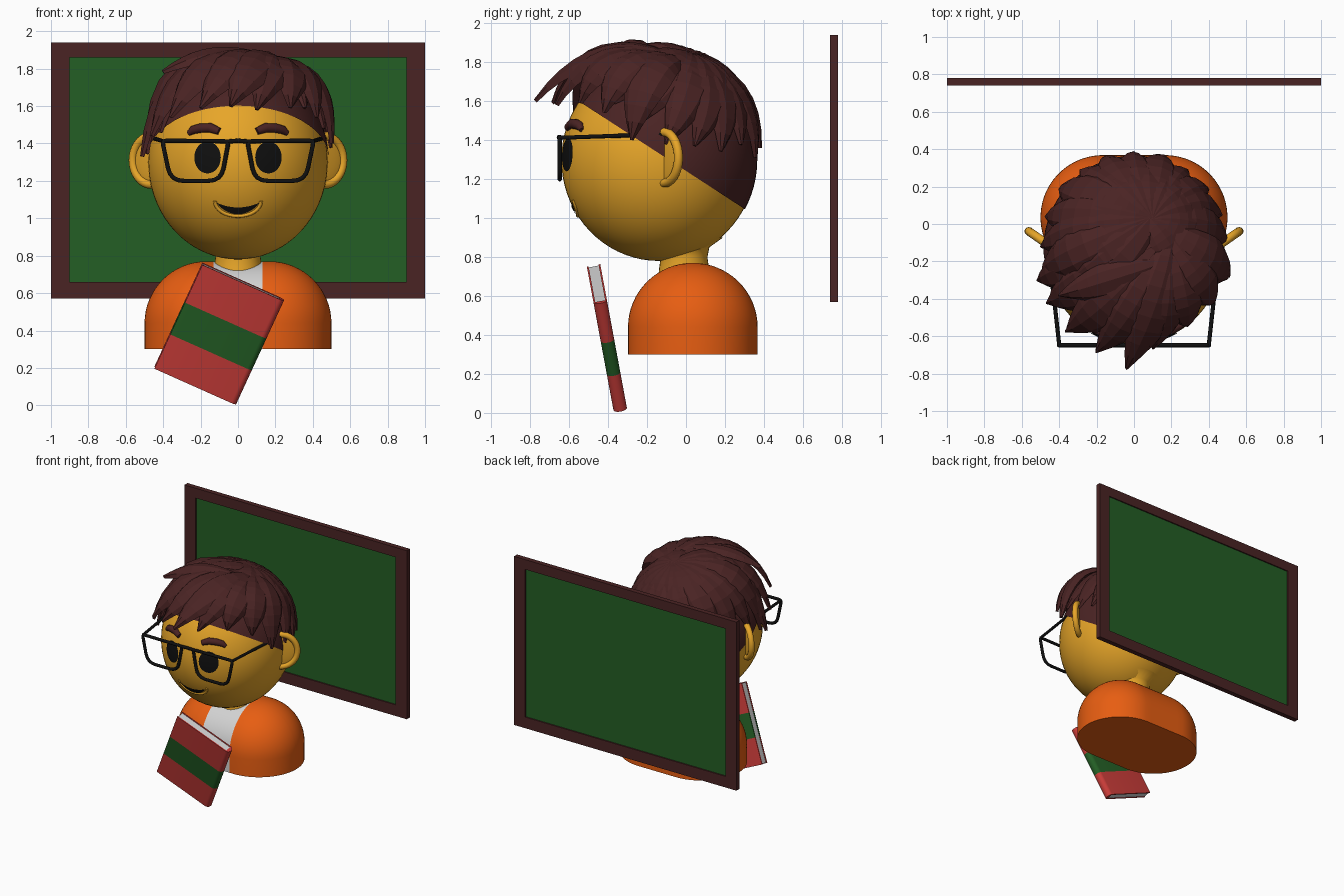
import bpy, bmesh, math, random
from math import sin, cos, pi, radians
from mathutils import Vector as V, Matrix as M

if "Cube" in bpy.data.objects:
    bpy.data.objects.remove(bpy.data.objects["Cube"])

random.seed(4)

def mat(name, r, g, b):
    m = bpy.data.materials.new(name)
    m.diffuse_color = (r, g, b, 1)
    m.use_nodes = True
    m.node_tree.nodes["Principled BSDF"].inputs["Base Color"].default_value = m.diffuse_color
    return m

SKIN = mat("yellow_skin", .80, .38, .022)
HAIR = mat("dark_brown", .068, .017, .017)
ORANGE = mat("orange", .83, .115, .006)
WHITE = mat("white", .65, .65, .65)
RED = mat("red", .58, .045, .04)
GREEN = mat("green", .017, .112, .018)
BLACK = mat("black", .005, .005, .005)

def finish(name, bm, *mats, smooth=None, sheet=False):
    bmesh.ops.remove_doubles(bm, verts=bm.verts, dist=1e-5)
    bmesh.ops.recalc_face_normals(bm, faces=bm.faces)
    if sheet and sum(f.normal.y for f in bm.faces) > 0:
        bmesh.ops.reverse_faces(bm, faces=bm.faces)
    me = bpy.data.meshes.new(name)
    bm.to_mesh(me)
    bm.free()
    ob = bpy.data.objects.new(name, me)
    bpy.context.collection.objects.link(ob)
    for m in mats:
        me.materials.append(m)
    if smooth:
        bpy.ops.object.select_all(action='DESELECT')
        ob.select_set(True)
        bpy.context.view_layer.objects.active = ob
        bpy.ops.object.shade_smooth_by_angle(angle=radians(smooth))
    return ob

def box(bm, lo, hi):
    lo, hi = V(lo), V(hi)
    bmesh.ops.create_cube(bm, size=1, matrix=M.Translation((lo + hi) / 2) @ M.Diagonal((*(hi - lo), 1)))

def grid(bm, fn, nu, nv, closed=False):
    """Quad sheet through fn(u, v), u and v from 0 to 1."""
    rows = [[bm.verts.new(fn(i / nu, j / nv)) for i in range(nu if closed else nu + 1)] for j in range(nv + 1)]
    for a, b in zip(rows, rows[1:]):
        for i in range(nu):
            k = (i + 1) % len(a)
            bm.faces.new((a[i], a[k], b[k], b[i]))
    return rows

def tube(name, pts, r, m, closed=False, radii=None):
    cu = bpy.data.curves.new(name, 'CURVE')
    cu.dimensions = '3D'
    cu.bevel_depth, cu.bevel_resolution, cu.use_fill_caps = r, 3, True
    sp = cu.splines.new('POLY')
    sp.points.add(len(pts) - 1)
    for i, p in enumerate(pts):
        sp.points[i].co = (*p, 1)
        sp.points[i].radius = radii[i] if radii else 1
    sp.use_cyclic_u = closed
    tmp = bpy.data.objects.new(name + "_path", cu)
    bm = bmesh.new()
    bm.from_mesh(bpy.data.meshes.new_from_object(tmp))
    bpy.data.objects.remove(tmp)
    return finish(name, bm, m, smooth=50)

# Chalkboard
bm = bmesh.new()
for s in (-1, 1):
    box(bm, (s * .9, .74, .57), (s * 1, .78, 1.94))
box(bm, (-.9, .74, .57), (.9, .78, .66))
box(bm, (-.9, .74, 1.86), (.9, .78, 1.94))
finish("board_frame", bm, HAIR)
bm = bmesh.new()
box(bm, (-.9, .75, .66), (.9, .77, 1.86))
finish("board_panel", bm, GREEN)

# Torso: stadium rings rising into a dome, white shirt strip in front
prof = [(.333, .3)] + [(.333 * cos(t * pi / 32), .44 + .33 * sin(t * pi / 32)) for t in range(17)]
def torso(u, v):
    r, z = prof[round(v * 17)]
    a = (u + .5 / 64) * 2 * pi
    return (math.copysign(.167, cos(a)) + r * cos(a), .035 + r * sin(a), z)
bm = bmesh.new()
rows = grid(bm, torso, 64, 17, True)
bm.faces.new(rows[0])
for co, no in (((.13, 0, 0), (1, 0, 0)), ((-.13, 0, 0), (1, 0, 0)), ((0, .03, 0), (0, 1, 0))):
    bmesh.ops.bisect_plane(bm, geom=bm.verts[:] + bm.edges[:] + bm.faces[:], plane_co=co, plane_no=no)
for f in bm.faces:
    c = f.calc_center_median()
    f.material_index = int(abs(c.x) < .13 and c.y < .03 and c.z > .301)
finish("jacket", bm, ORANGE, WHITE, smooth=40)

# Neck
neck = [(.135, .68), (.128, .74), (.12, .8), (.13, .85), (.2, .9)]
bm = bmesh.new()
grid(bm, lambda u, v: (neck[round(v * 4)][0] * cos(u * 2 * pi), -.01 + neck[round(v * 4)][0] * sin(u * 2 * pi),
                       neck[round(v * 4)][1]), 32, 4, True)
finish("neck", bm, SKIN, smooth=60)

# Head and close-cropped hair layer
C, R = V((0, -.14, 1.3)), V((.48, .5, .52))
def unit_to_head(p):
    return V((C.x + p[0] * R.x, C.y + p[1] * R.y, C.z + p[2] * R.z))
def head_to_unit(p):
    return V(((p[0] - C.x) / R.x, (p[1] - C.y) / R.y, (p[2] - C.z) / R.z))
def ellipsoid(k):
    b = bmesh.new()
    bmesh.ops.create_uvsphere(b, u_segments=56, v_segments=36, radius=1)
    for v in b.verts:
        v.co = unit_to_head(v.co * k)
    return b
finish("head", ellipsoid(1), SKIN, smooth=60)
bm = ellipsoid(1.012)
bmesh.ops.bisect_plane(bm, geom=bm.verts[:] + bm.edges[:] + bm.faces[:], plane_co=(0, -.02, 1.255),
                       plane_no=(0, .65, 1), clear_inner=True)
finish("hair_base", bm, HAIR, smooth=60)

# Hair locks: tapered faceted sweeps along a curve over the head
SECTION = [(-1, -.5), (-.6, .6), (.1, 1), (.65, .55), (1, -.5)]
def lock(bm, a, b, c, w, th, n=8):
    rings = []
    for i in range(n + 1):
        t = i / n
        p = unit_to_head(a * (1 - t) ** 2 + b * 2 * t * (1 - t) + c * t * t)
        tan = V(x * y for x, y in zip((b - a) * (1 - t) + (c - b) * t, R)).normalized()
        q = head_to_unit(p)
        nor = V(x / y for x, y in zip(q, R)).normalized()
        side = tan.cross(nor).normalized()
        nor = side.cross(tan)
        k = (.5 + .5 * sin(min(t * 2, 1) * pi / 2)) * (1 - .93 * max(0, t * 2 - 1) ** 1.7)
        rings.append([bm.verts.new(p + side * (x * w * k) + nor * (y * th * (.35 + .65 * k))) for x, y in SECTION])
    for r, s in zip(rings, rings[1:]):
        for i in range(5):
            j = (i + 1) % 5
            bm.faces.new((r[i], r[j], s[j], s[i]))
    bm.faces.new(rings[0])
    bm.faces.new(rings[-1])

def direction(az, el):
    az, el = radians(az), radians(el)
    return V((sin(az) * cos(el), -cos(az) * cos(el), sin(el)))

crown = V((.17, .3, .93)).normalized()
ends = [(58, 34), (76, 20), (94, 11), (111, 5), (128, 3), (145, 8), (162, 3), (180, 8), (198, 3),
        (215, 7), (232, 3), (250, 5), (268, 8), (284, 4), (300, 17)]
bm = bmesh.new()
for layer, (rise, lift, w) in enumerate(((0, .03, .115), (24, .055, .12))):
    for az, el in ends:
        e = direction(az + layer * 8, el + rise + random.uniform(-3, 3))
        mid = (crown + e) / (1 + crown.dot(e)) + crown.cross(e) * random.uniform(.08, .22)
        lock(bm, crown * (1.03 + lift), mid * (1.05 + lift), e * (1.02 + lift * .7), w, .032)
finish("hair_locks", bm, HAIR)

# Swept fringe: start, control and tip of each lock
fringe = [
    ((.20, -.10, 1.82), (.14, -.47, 1.96), (-.04, -.77, 1.60), .13),
    ((.16, -.12, 1.82), (.02, -.52, 1.98), (-.20, -.68, 1.59), .13),
    ((.18, -.12, 1.82), (.22, -.50, 1.93), (.10, -.66, 1.58), .12),
    ((.14, -.12, 1.83), (-.16, -.50, 1.98), (-.36, -.57, 1.54), .14),
    ((.14, -.10, 1.83), (-.32, -.38, 1.96), (-.46, -.42, 1.44), .14),
    ((.12, -.06, 1.83), (-.42, -.25, 1.96), (-.51, -.30, 1.33), .13),
    ((.12, -.22, 1.86), (-.15, -.32, 1.93), (-.40, -.38, 1.78), .10),
    ((.20, -.10, 1.82), (.32, -.48, 1.88), (.28, -.54, 1.59), .12),
    ((.20, -.08, 1.82), (.42, -.36, 1.86), (.42, -.42, 1.54), .12),
    ((.20, -.04, 1.81), (.50, -.22, 1.84), (.50, -.28, 1.40), .12)]
bm = bmesh.new()
for a, b, c, w in fringe:
    lock(bm, head_to_unit(a), head_to_unit(b), head_to_unit(c), w, .035, 9)
finish("hair_fringe", bm, HAIR)

# Face details lying on the head surface
def on_face(x, z, off=.006):
    return V((x, C.y - R.y * math.sqrt(1 - (x / R.x) ** 2 - ((z - C.z) / R.z) ** 2) - off, z))

for s, side in ((-1, "left"), (1, "right")):
    bm = bmesh.new()
    grid(bm, lambda u, v: on_face(s * .163 + .071 * v * cos(u * 2 * pi), 1.325 + .085 * v * sin(u * 2 * pi)), 32, 4, True)
    finish(side + "_eye", bm, BLACK, smooth=60, sheet=True)
    brow = [on_face(s * x, z, .004) for x, z in ((.265, 1.452), (.24, 1.472), (.2, 1.482), (.15, 1.484), (.1, 1.465))]
    tube(side + "_eyebrow", brow, .026, HAIR, radii=[.5, .9, 1, 1, .75])

    # Ears: rim and thin dish angled backwards
    E, u = V((s * .46, -.11, 1.31)), V((s * .82, .57, 0))
    arc = [E + u * .125 * cos(t) + V((0, 0, .13 * sin(t))) for t in [radians(a) for a in range(-110, 111, 10)]]
    tube(side + "_ear_rim", arc, .023, SKIN)
    bm = bmesh.new()
    bmesh.ops.create_uvsphere(bm, u_segments=24, v_segments=12, radius=1)
    for p in bm.verts:
        p.co = E + u * p.co.x * .12 + V((-u.y, u.x, 0)) * p.co.y * .014 + V((0, 0, .125 * p.co.z))
    finish(side + "_ear_dish", bm, SKIN, smooth=60)

    # Glasses: rounded lens rims and temples
    quad = [V((s * x, -.648, z)) for x, z in ((.05, 1.412), (.405, 1.415), (.36, 1.2), (.09, 1.2))]
    rim = []
    for i, p in enumerate(quad):
        d0, d1 = (quad[i - 1] - p).normalized(), (quad[(i + 1) % 4] - p).normalized()
        r = .025 if i < 2 else .07
        rim += [p + d0 * r * (1 - t) ** 2 + d1 * r * t * t for t in (0, .25, .5, .75, 1)]
    tube(side + "_lens_rim", rim, .012, BLACK, closed=True)
    tube(side + "_temple", [(s * .4, -.645, 1.412), (s * .425, -.42, 1.42), (s * .465, -.1, 1.43)], .011, BLACK)
tube("glasses_bridge", [(-.06, -.648, 1.41), (0, -.652, 1.415), (.06, -.648, 1.41)], .012, BLACK)

# Smiling mouth and lower lip
def smile(u, v):
    k = 1 - (2 * u - 1) ** 2
    return on_face(.112 * (2 * u - 1), 1.082 - .024 * k - .036 * v * k ** .7)
bm = bmesh.new()
grid(bm, smile, 24, 4)
finish("mouth", bm, BLACK, smooth=60, sheet=True)
lip = [on_face(.123 * cos(a), 1.092 - .08 * sin(a), -.002) for a in [pi * i / 16 for i in range(17)]]
tube("lower_lip", lip, .010, SKIN)

# Book: C-shaped cover with a green band, and white pages
place = M.Translation((-.1, -.405, .382)) @ M.Rotation(radians(10.5), 4, 'X') @ M.Rotation(radians(24.4), 4, 'Y')
shape = [(-.24, -.035)] + [(.21 + .03 * cos(a), .035 * sin(a)) for a in [pi * (i / 8 - .5) for i in range(9)]]
shape += [(-.24, .035), (-.24, .026), (.212, .026), (.212, -.026), (-.24, -.026)]
levels = [-.31, -.105, .085, .31]
bm = bmesh.new()
rows = grid(bm, lambda u, v: (*shape[round(u * len(shape)) % len(shape)], levels[round(v * 3)]), len(shape), 3, True)
bm.faces.new(rows[0])
bm.faces.new(rows[-1])
for f in bm.faces:
    f.material_index = int(-.1 < f.calc_center_median().z < .08)
finish("book_cover", bm, RED, GREEN, smooth=35).matrix_world = place
bm = bmesh.new()
box(bm, (-.235, -.0265, -.306), (.213, .0265, .306))
finish("book_pages", bm, WHITE).matrix_world = place
